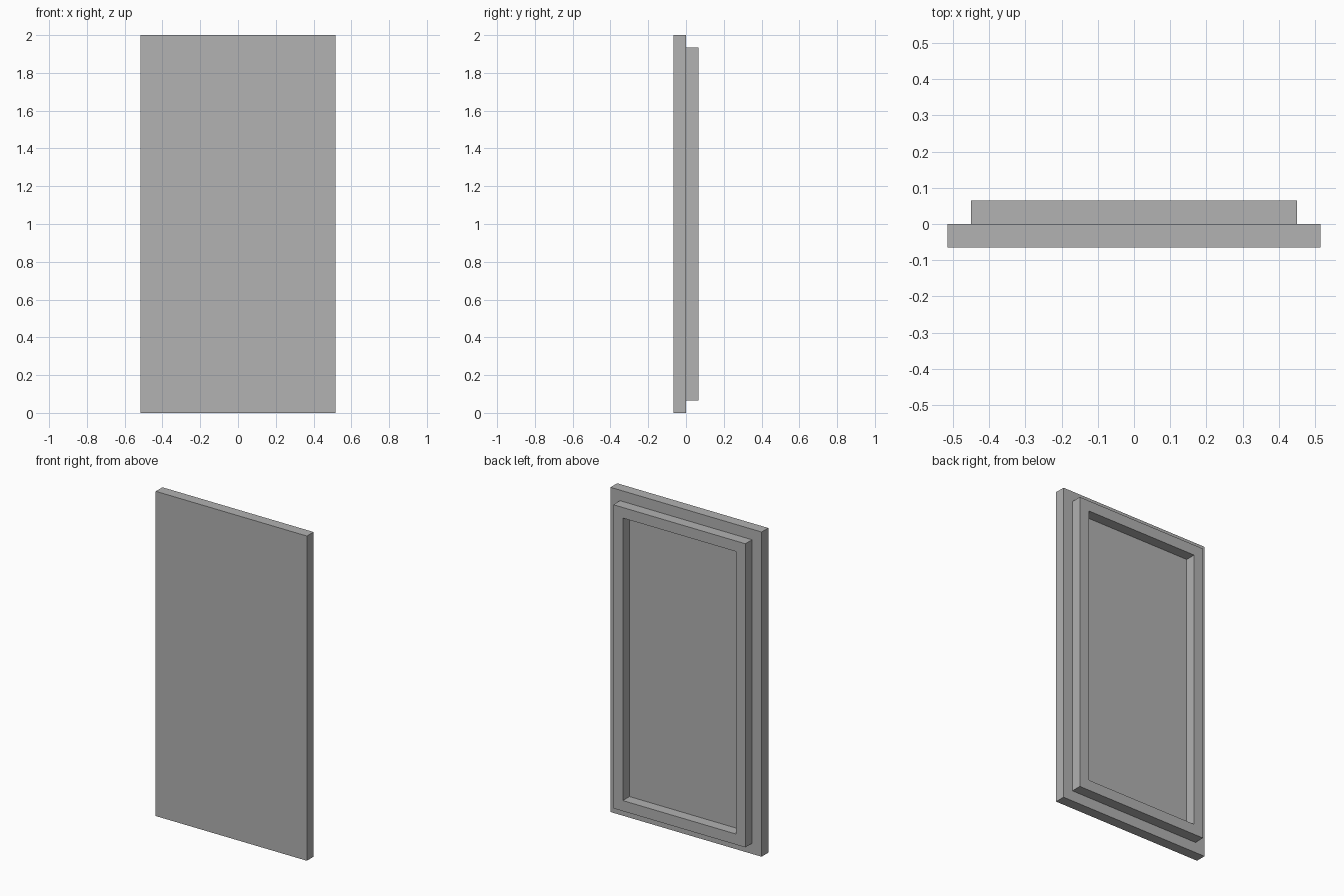
import bpy
import bmesh

cube = bpy.data.objects.get("Cube")
if cube:
    bpy.data.objects.remove(cube, do_unlink=True)

grey = bpy.data.materials.new("plain grey")
grey.use_nodes = True
colour = (0.445, 0.445, 0.445, 1)
grey.diffuse_color = colour
grey.node_tree.nodes["Principled BSDF"].inputs["Base Color"].default_value = colour

WIDTH, HEIGHT = 1.03, 2.0
STEP = 0.065  # panel thickness, frame depth, frame width and margin


def rectangle(bm, inset, y):
    """Corner vertices of the panel outline, shrunk by inset, at depth y."""
    x, low, high = WIDTH / 2 - inset, inset, HEIGHT - inset
    return [bm.verts.new((px, y, pz))
            for px, pz in ((-x, low), (x, low), (x, high), (-x, high))]


def bridge(bm, a, b):
    for i in range(4):
        j = (i + 1) % 4
        bm.faces.new((a[i], a[j], b[j], b[i]))


def finish(bm, name):
    bmesh.ops.recalc_face_normals(bm, faces=bm.faces)
    mesh = bpy.data.meshes.new(name)
    bm.to_mesh(mesh)
    bm.free()
    mesh.materials.append(grey)
    bpy.context.collection.objects.link(bpy.data.objects.new(name, mesh))


# Flat front panel
bm = bmesh.new()
front, back = rectangle(bm, 0, -STEP), rectangle(bm, 0, 0)
bridge(bm, front, back)
bm.faces.new(front)
bm.faces.new(back)
finish(bm, "front_panel")

# Raised rim on the back, open in the middle and seated on the panel
bm = bmesh.new()
loops = [rectangle(bm, inset, y) for inset, y in
         ((STEP, 0), (STEP, STEP), (2 * STEP, STEP), (2 * STEP, 0))]
for a, b in zip(loops, loops[1:]):
    bridge(bm, a, b)
finish(bm, "back_rim")
